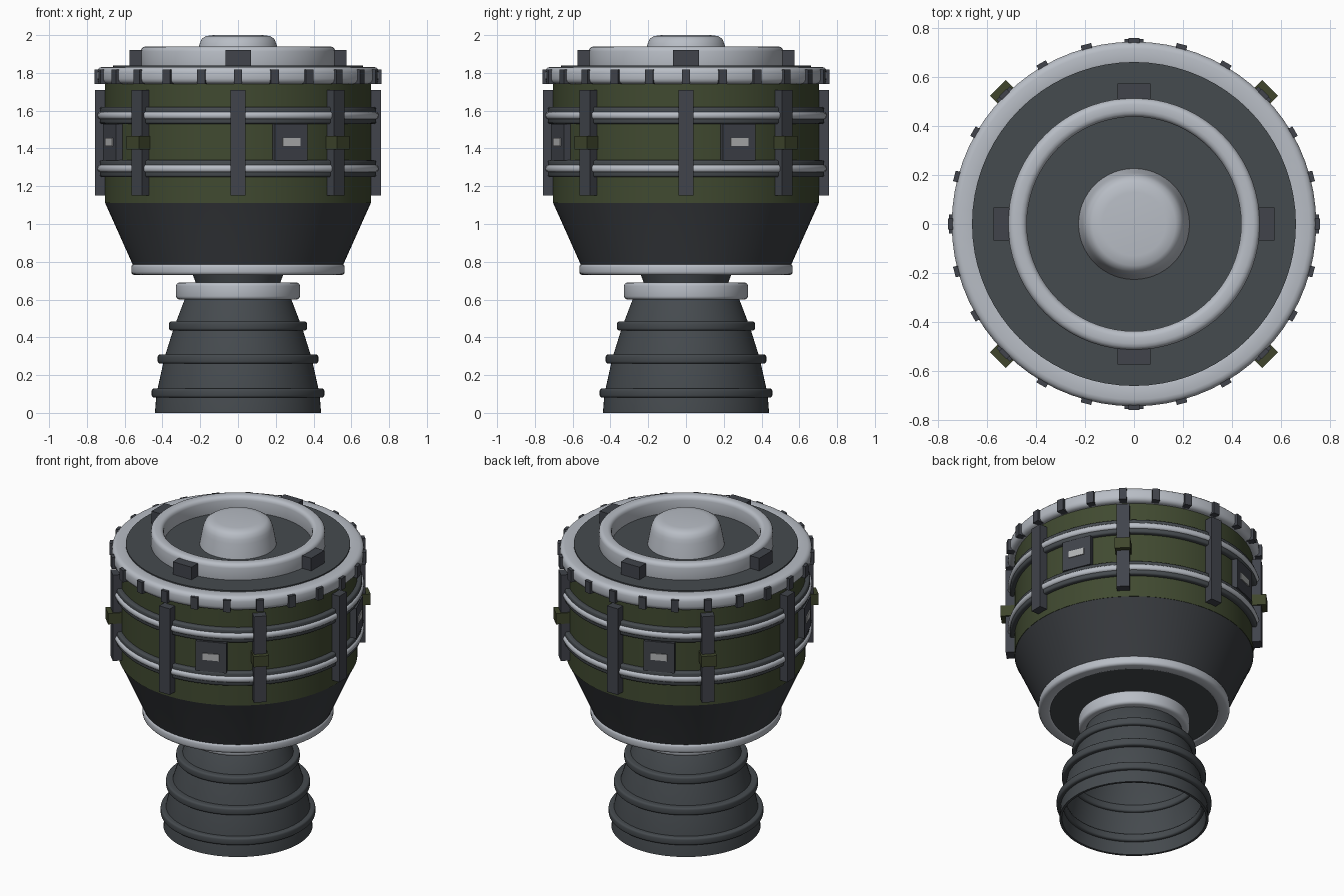
import bpy, bmesh, math
from mathutils import Matrix, Vector

cube = bpy.data.objects.get("Cube")
if cube:
    bpy.data.objects.remove(cube, do_unlink=True)

SEG = 72


def material(name, r, g, b):
    m = bpy.data.materials.new(name)
    m.use_nodes = True
    m.diffuse_color = (r, g, b, 1)
    bsdf = next(n for n in m.node_tree.nodes if n.type == 'BSDF_PRINCIPLED')
    bsdf.inputs["Base Color"].default_value = (r, g, b, 1)
    return m


light = material("light metal", .48, .51, .56)
dark = material("dark grey", .06, .069, .077)
charcoal = material("charcoal", .04, .044, .05)
slate = material("slate", .052, .057, .07)
green = material("army green", .052, .068, .03)
olive = material("olive", .05, .06, .025)
label = material("pale grey", .45, .46, .47)


def finish(name, bm, mat, angle=None):
    bmesh.ops.recalc_face_normals(bm, faces=bm.faces)
    mesh = bpy.data.meshes.new(name)
    bm.to_mesh(mesh)
    bm.free()
    mesh.materials.append(mat)
    ob = bpy.data.objects.new(name, mesh)
    bpy.context.collection.objects.link(ob)
    if angle:
        bpy.ops.object.select_all(action='DESELECT')
        ob.select_set(True)
        bpy.context.view_layer.objects.active = ob
        bpy.ops.object.shade_smooth_by_angle(angle=math.radians(angle))
    return ob


def revolve(name, profile, mat, closed=False, angle=35):
    """Spin an (r, z) profile around the vertical axis."""
    bm = bmesh.new()
    verts = [bm.verts.new((r, 0, z)) for r, z in profile]
    pairs = list(zip(verts, verts[1:]))
    if closed:
        pairs.append((verts[-1], verts[0]))
    edges = [bm.edges.new(p) for p in pairs]
    bmesh.ops.spin(bm, geom=verts + edges, axis=(0, 0, 1), cent=(0, 0, 0),
                   angle=2 * math.pi, steps=SEG)
    bmesh.ops.remove_doubles(bm, verts=bm.verts, dist=1e-4)
    return finish(name, bm, mat, angle)


def ring(name, r0, r1, z0, z1, c, mat, steps=3):
    """Band of rectangular section with rounded corners."""
    corners = [(r1 - c, z1 - c), (r0 + c, z1 - c), (r0 + c, z0 + c), (r1 - c, z0 + c)]
    profile = []
    for k, (r, z) in enumerate(corners):
        for i in range(steps + 1):
            a = math.pi / 2 * (k + i / steps)
            profile.append((r + c * math.cos(a), z + c * math.sin(a)))
    return revolve(name, profile, mat, True, 50)


def radial_boxes(name, count, start, r0, r1, width, z0, z1, mat):
    """Equal boxes spaced around the vertical axis."""
    bm = bmesh.new()
    for i in range(count):
        turn = Matrix.Rotation(math.radians(start) + 2 * math.pi * i / count, 4, 'Z')
        place = Matrix.Translation(Vector(((r0 + r1) / 2, 0, (z0 + z1) / 2)))
        size = Matrix.Diagonal((r1 - r0, width, z1 - z0, 1))
        bmesh.ops.create_cube(bm, size=1, matrix=turn @ place @ size)
    return finish(name, bm, mat)


# Open bell nozzle with an inner wall, and its stiffening rings
revolve("nozzle", [(0, .6), (.25, .6), (.32, .45), (.375, .29), (.415, .1), (.425, 0),
                   (.44, 0), (.432, .1), (.39, .29), (.34, .45), (.275, .62),
                   (.22, .68), (.25, .76)], dark)
for i, (r, z) in enumerate([(.365, .46), (.425, .285), (.457, .105)]):
    ring(f"nozzle_ring_{i + 1}", r - .06, r, z - .024, z + .024, .012, dark)
ring("throat_collar", .21, .328, .6, .69, .018, light)

# Tapered lower hull
revolve("lower_hull", [(0, .74), (.54, .74), (.555, .78), (.705, 1.115), (0, 1.115)], charcoal)
revolve("base_plate", [(0, .736), (.53, .736), (.53, .75), (0, .75)], dark)
ring("lower_hull_ring", .49, .565, .73, .79, .018, light)

# Drum body with paired bands
revolve("drum", [(0, 1.11), (.705, 1.11), (.705, 1.78), (0, 1.78)], green)
for side, z in (("lower", 1.293), ("upper", 1.575)):
    ring(f"{side}_band", .69, .733, z - .045, z + .045, .012, dark)
    ring(f"{side}_band_tube", .71, .745, z - .02, z + .02, .0165, light)

# Struts, clamps and access panels
radial_boxes("struts", 8, 0, .69, .757, .077, 1.15, 1.71, slate)
radial_boxes("strut_clamps", 4, 45, .69, .787, .092, 1.395, 1.465, olive)
radial_boxes("access_panels", 4, 22.5, .66, .736, .185, 1.335, 1.53, slate)
radial_boxes("panel_labels", 4, 22.5, .734, .742, .1, 1.412, 1.455, label)

# Rim and its cleats
ring("rim", .64, .745, 1.742, 1.832, .028, light)
radial_boxes("rim_cleats", 24, 0, .71, .76, .044, 1.742, 1.818, slate)

# Top deck, raised ring, lugs and cap
revolve("top_deck", [(0, 1.78), (.662, 1.78), (.662, 1.838), (0, 1.838)], dark)
ring("deck_ring", .438, .515, 1.8, 1.94, .026, light)
radial_boxes("deck_lugs", 4, 0, .47, .575, .135, 1.82, 1.92, slate)
revolve("cap", [(.228, 1.83), (.21, 1.93), (.203, 1.955), (.192, 1.98), (.17, 1.995),
                (.13, 2), (0, 2)], light, angle=50)
